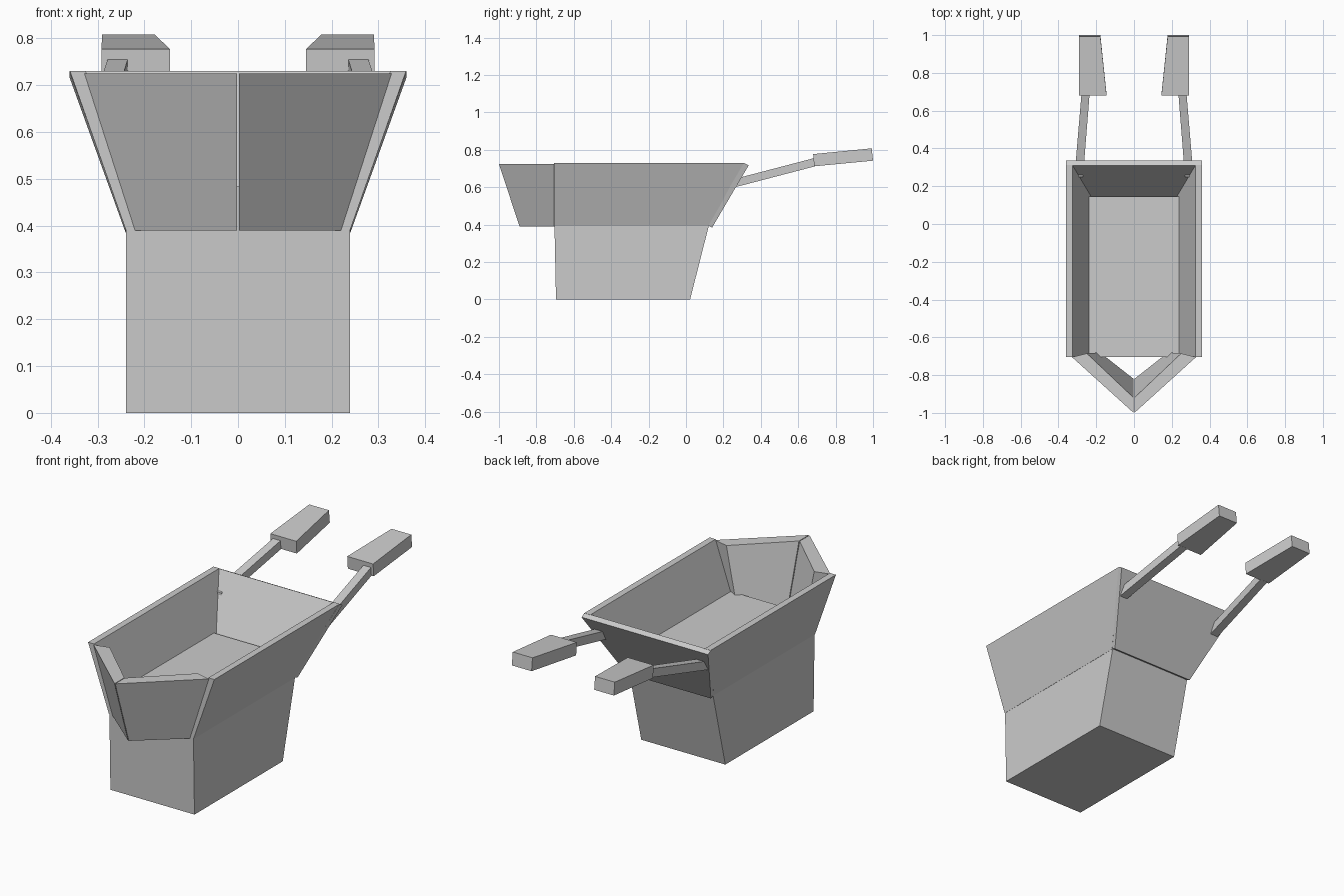
import bpy
import bmesh

cube = bpy.data.objects.get("Cube")
if cube:
    bpy.data.objects.remove(cube, do_unlink=True)

grey = bpy.data.materials.new("plain_grey")
grey.use_nodes = True
colour = (0.6, 0.6, 0.6, 1)
grey.diffuse_color = colour
grey.node_tree.nodes["Principled BSDF"].inputs["Base Color"].default_value = colour


def block(name, start, end):
    """Flat-sided solid joining two four-cornered ends."""
    bm = bmesh.new()
    a = [bm.verts.new(p) for p in start]
    b = [bm.verts.new(p) for p in end]
    bm.faces.new(a)
    bm.faces.new(b)
    for i in range(4):
        j = (i + 1) % 4
        bm.faces.new((a[i], a[j], b[j], b[i]))
    bmesh.ops.recalc_face_normals(bm, faces=bm.faces)
    mesh = bpy.data.meshes.new(name)
    bm.to_mesh(mesh)
    bm.free()
    mesh.materials.append(grey)
    obj = bpy.data.objects.new(name, mesh)
    bpy.context.collection.objects.link(obj)


def rect(x0, x1, y0, y1, z):
    return [(x0, y0, z), (x1, y0, z), (x1, y1, z), (x0, y1, z)]


def pair(name, start, end):
    """The same solid on the left (+x) and right (-x)."""
    for side, s in (("left", 1), ("right", -1)):
        block(f"{side}_{name}", *[[(s * x, y, z) for x, y, z in q] for q in (start, end)])


# Solid base, whose top is the tray floor
block("base", rect(-0.239, 0.239, -0.695, 0.022, 0),
      rect(-0.239, 0.239, -0.705, 0.145, 0.485))

# Sloping back wall, as a profile swept across the width
block("back_wall",
      [(-0.36, 0.31, 0.73), (-0.36, 0.335, 0.717), (-0.24, 0.14, 0.385), (-0.24, 0.112, 0.397)],
      [(0.36, 0.31, 0.73), (0.36, 0.335, 0.717), (0.24, 0.14, 0.385), (0.24, 0.112, 0.397)])

# Flared side walls
pair("side_wall",
     rect(0.205, 0.24, -0.705, 0.118, 0.392),
     rect(0.325, 0.359, -0.705, 0.313, 0.73))

# Two plates meeting in a pointed spout
pair("spout_plate",
     [(0.002, -0.89, 0.39), (0.22, -0.705, 0.39), (0.18, -0.68, 0.39), (0.002, -0.82, 0.39)],
     [(0.002, -1.0, 0.725), (0.328, -0.705, 0.725), (0.25, -0.685, 0.725), (0.002, -0.92, 0.725)])

# Handle arms
pair("handle_arm",
     [(0.27, 0.25, 0.597), (0.315, 0.25, 0.597), (0.315, 0.25, 0.642), (0.27, 0.25, 0.642)],
     [(0.235, 0.69, 0.712), (0.278, 0.69, 0.712), (0.278, 0.69, 0.757), (0.235, 0.69, 0.757)])

# Tapered grips
pair("grip",
     [(0.145, 0.685, 0.712), (0.292, 0.685, 0.712), (0.292, 0.68, 0.777), (0.145, 0.68, 0.777)],
     [(0.178, 1.0, 0.742), (0.29, 1.0, 0.742), (0.29, 0.993, 0.808), (0.178, 0.993, 0.808)])
